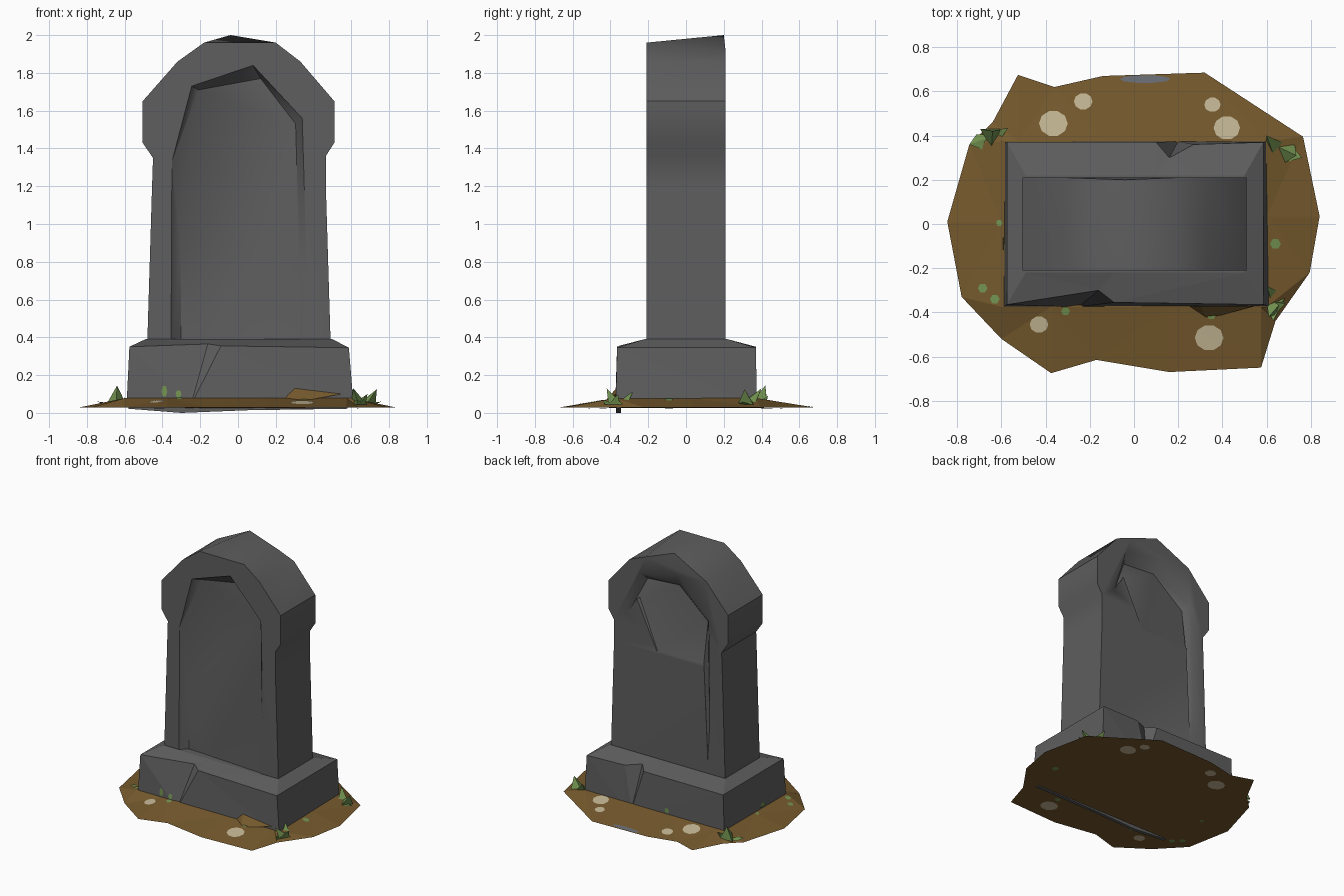
import bpy, bmesh, math
from mathutils import Vector
from mathutils.bvhtree import BVHTree

if "Cube" in bpy.data.objects:
    bpy.data.objects.remove(bpy.data.objects["Cube"])


def material(name, rgb):
    m = bpy.data.materials.new(name)
    m.diffuse_color = (*rgb, 1)
    m.use_nodes = True
    m.node_tree.nodes["Principled BSDF"].inputs["Base Color"].default_value = m.diffuse_color
    return m


STONE = material("dark_stone", (0.112, 0.112, 0.114))
DIRT = material("brown_dirt", (0.178, 0.100, 0.026))
PALE = material("pale_pebble", (0.54, 0.46, 0.29))
GREY = material("grey_pebble", (0.14, 0.15, 0.17))
GREEN = material("grass_green", (0.17, 0.29, 0.08))


def make(name, verts, faces, mat):
    """Flat shaded mesh object with outward normals and its ray-cast tree."""
    bm = bmesh.new()
    vs = [bm.verts.new(v) for v in verts]
    for f in faces:
        bm.faces.new([vs[i] for i in f])
    bmesh.ops.recalc_face_normals(bm, faces=bm.faces)
    bmesh.ops.triangulate(bm, faces=[f for f in bm.faces if len(f.verts) > 3])
    tree = BVHTree.FromBMesh(bm)
    me = bpy.data.meshes.new(name)
    bm.to_mesh(me)
    bm.free()
    me.materials.append(mat)
    ob = bpy.data.objects.new(name, me)
    bpy.context.collection.objects.link(ob)
    return ob, tree


def loft(name, rings, mat):
    """Closed solid through rings with equal point counts."""
    n = len(rings[0])
    faces = [[k * n + i, k * n + (i + 1) % n, (k + 1) * n + (i + 1) % n, (k + 1) * n + i]
             for k in range(len(rings) - 1) for i in range(n)]
    faces += [list(range(n)), list(range((len(rings) - 1) * n, len(rings) * n))]
    return make(name, [p for r in rings for p in r], faces, mat)


# Headstone slab: arched profile, flat-topped in front and peaked at the back
profile = [(-.48, .38), (-.455, 1.2), (-.45, 1.35), (-.505, 1.43), (-.505, 1.65),
           (-.32, 1.86), (-.18, 1.96), (.2, 1.96), (.33, 1.86), (.51, 1.65),
           (.51, 1.43), (.465, 1.36), (.465, 1.2), (.49, .38)]
front = [(x, -.21, z) for x, z in profile]
back = [(x, .21, z) for x, z in profile]
back[6] = (-.04, .2, 2.0)
back[7] = (.2, .21, 1.912)
headstone, _ = loft("headstone", [front, back], STONE)


# Recessed panels: outline on the face, floor with its own depth at each point
def carve(outline, floor, side):
    rings = [[(x, side * .3, z) for x, z in outline],
             [(x, side * .21, z) for x, z in outline],
             [(x, side * (.21 - d), z) for x, z, d in floor]]
    cutter, _ = loft("panel_cutter", rings, STONE)
    cutter.hide_render = True
    mod = headstone.modifiers.new("panel", 'BOOLEAN')
    mod.operation, mod.solver, mod.object = 'DIFFERENCE', 'EXACT', cutter
    bpy.context.view_layer.objects.active = headstone
    bpy.ops.object.modifier_apply(modifier=mod.name)
    bpy.data.objects.remove(cutter)


carve([(-.355, .3), (-.35, 1.33), (-.245, 1.73), (.08, 1.84), (.34, 1.56), (.365, .72), (.335, .3)],
      [(-.30, .3, .045), (-.305, .9, .05), (-.21, 1.71, .065), (.12, 1.77, .065),
       (.305, 1.53, .05), (.325, .8, .03), (.328, .3, .004)], -1)
carve([(.366, 1.43), (.25, 1.78), (-.08, 1.84), (-.34, 1.56), (-.365, .72), (-.335, .43),
       (-.3, 1.21), (.1, 1.21), (.27, 1.57)],
      [(.34, 1.46, .01), (.22, 1.72, .06), (-.05, 1.74, .06), (-.30, 1.53, .05), (-.335, .75, .02),
       (-.33, .5, .004), (-.295, 1.22, .004), (.1, 1.22, .004), (.26, 1.58, .02)], 1)
bpy.ops.object.select_all(action='DESELECT')
headstone.select_set(True)
bpy.context.view_layer.objects.active = headstone
bpy.ops.object.shade_smooth_by_angle(angle=math.radians(36))

# Plinth: chipped front and back edges, sloped top
rim = [(-.575, -.365, .35), (-.16, -.30, .365), (-.09, -.355, .355), (.587, -.365, .345),
       (.585, .37, .345), (.27, .36, .35), (.16, .30, .365), (.10, .37, .35), (-.575, .37, .35)]
foot = [(-.59, -.375), (-.27, -.375), (-.25, -.375), (.612, -.372),
        (.6, .375), (.27, .375), (.2, .375), (.1, .375), (-.585, .37)]
top = [(max(-.49, min(.5, x)), math.copysign(.22, y), .39) for x, y, z in rim]
_, plinth_tree = loft("plinth", [[(x, y, .04) for x, y in foot], rim, top], STONE)
# Foot of the plinth front, showing just below the dirt
toe = [(-.58, .022), (-.3, 0), (.05, .014), (.58, .022), (.58, .05), (-.58, .05)]
loft("plinth_toe", [[(x, y, z) for x, z in toe] for y in (-.37, -.345)], STONE)

# Dirt mound: irregular rim rising to the plinth, nearly flat underneath
edge = [(-.845, .01), (-.745, .36), (-.64, .46), (-.525, .675), (-.36, .62), (-.14, .67),
        (.32, .685), (.765, .395), (.84, .035), (.795, -.22), (.64, -.44), (.575, -.65),
        (.16, -.67), (-.17, -.615), (-.375, -.675), (-.6, -.52), (-.78, -.33)]
n = len(edge)
inner = [(max(-.6, min(.6, x)), max(-.375, min(.375, y)), .078) for x, y in edge]
verts = [(x, y, .028) for x, y in edge] + inner + [(0, 0, .026)]
faces = [[i, (i + 1) % n, n + (i + 1) % n, n + i] for i in range(n)]
faces += [[2 * n, (i + 1) % n, i] for i in range(n)] + [list(range(n, 2 * n))]
_, dirt_tree = make("dirt_mound", verts, faces, DIRT)
make("dirt_clump", [(.24, -.37, .07), (.3, -.37, .13), (.55, -.37, .1), (.33, -.43, .06)],
     [(0, 1, 2), (0, 1, 3), (1, 2, 3), (0, 2, 3)], DIRT)


# Flat painted spots, projected on to a surface along a direction
def spot(name, centre, ru, rv, direction, tree, mat, sides=10):
    d = Vector(direction)
    u = Vector((1, 0, 0))
    v = d.cross(u)
    pts = []
    for i in range(sides + 1):
        a = 2 * math.pi * i / sides
        k = 0 if i == sides else 1
        o = Vector(centre) + k * (u * ru * math.cos(a) + v * rv * math.sin(a)) - d
        hit = tree.ray_cast(o, d)[0]
        if hit is None:
            return
        pts.append(hit - d * .003)
    make(name, pts, [(i, (i + 1) % sides, sides) for i in range(sides)], mat)


DOWN, UP = (0, 0, -1), (0, 0, 1)
for x, y, r in [(-.365, .455, .065), (-.23, .555, .042), (.355, .54, .037),
                (.42, .435, .06), (-.43, -.455, .042), (.34, -.515, .065)]:
    spot("pebble_top", (x, y, 0), r, r * .9, DOWN, dirt_tree, PALE)
    spot("pebble_underside", (x, y, 0), r, r * .9, UP, dirt_tree, PALE)
spot("grey_pebble", (.05, .656, 0), .115, .018, DOWN, dirt_tree, GREY)
for x, y, r in [(-.61, .005, .015), (-.685, -.29, .022), (-.63, -.34, .022),
                (-.31, -.395, .02), (.64, -.09, .025), (.35, -.41, .022)]:
    spot("moss_ground", (x, y, 0), r, r, DOWN, dirt_tree, GREEN, 6)
    spot("moss_underside", (x, y, 0), r, r, UP, dirt_tree, GREEN, 6)
for x, z, r in [(-.39, .115, .032), (-.315, .1, .022)]:
    spot("moss_plinth", (x, -.37, z), .016, r, (0, 1, 0), plinth_tree, GREEN, 6)
spot("moss_plinth", (-.1, .37, .105), .02, .02, (0, -1, 0), plinth_tree, GREEN, 6)
# moss on the left end of the plinth
make("moss_left", [(-.592, -.12, .09), (-.592, -.06, .09), (-.59, -.075, .12), (-.59, -.11, .12)],
     [(0, 1, 2, 3)], GREEN)

# Grass tufts: pointed three-sided blades (base x, y, width, tip)
blades = [(-.645, .40, .06, (-.64, .42, .145)), (-.67, .38, .05, (-.745, .36, .06)),
          (-.62, .40, .04, (-.57, .435, .09)),
          (.64, .34, .05, (.60, .40, .13)), (.68, .33, .055, (.735, .31, .125)),
          (.69, .32, .04, (.76, .30, .06)),
          (.64, -.36, .05, (.61, -.42, .13)), (.64, -.37, .04, (.685, -.36, .10)),
          (.63, -.33, .04, (.60, -.28, .115)), (.63, -.39, .04, (.63, -.44, .07))]
for x, y, w, tip in blades:
    ring = [(x + w * math.cos(a), y + w * math.sin(a), .045) for a in (.5, 2.6, 4.7)]
    make("grass_blade", ring + [tip], [(0, 1, 2), (0, 1, 3), (1, 2, 3), (2, 0, 3)], GREEN)
